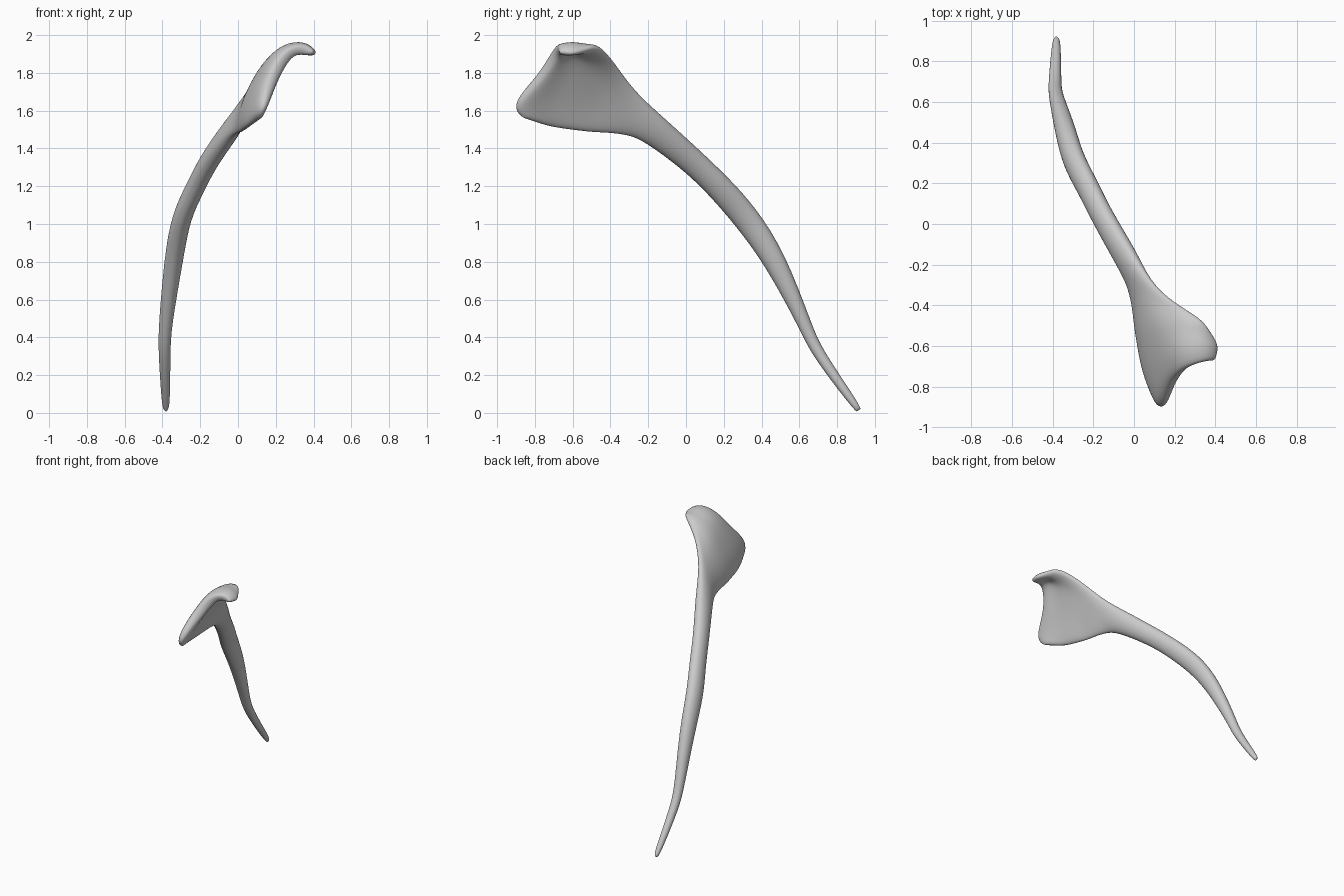
import bpy, bmesh, math
from mathutils import Vector as V

if "Cube" in bpy.data.objects:
    bpy.data.objects.remove(bpy.data.objects["Cube"])

N = 16  # points per cross-section ring

# Flared blade: spines from lower edge to upper edge, front rim first; the first three curl into the lip
BLADE = [
    [(.125, -.86, 1.56), (.145, -.915, 1.64), (.19, -.78, 1.78), (.28, -.69, 1.92), (.405, -.67, 1.91)],
    [(.05, -.72, 1.51), (.085, -.73, 1.62), (.14, -.67, 1.76), (.265, -.60, 1.955), (.425, -.595, 1.895)],
    [(.01, -.50, 1.48), (.045, -.50, 1.61), (.10, -.49, 1.73), (.19, -.47, 1.87), (.34, -.465, 1.955)],
    [(0, -.41, 1.48), (.07, -.40, 1.68), (.185, -.385, 1.87)],
    [(-.02, -.31, 1.47), (.07, -.28, 1.71)],
]
# Stem: centre x, y, z and width, from neck to tip
STEM = [(-.03, -.18, 1.51, .165), (-.16, .04, 1.33, .135), (-.228, .185, 1.187, .14),
        (-.302, .315, 1.04, .145), (-.34, .47, .82, .125), (-.387, .635, .455, .07),
        (-.39, .688, .328, .065), (-.382, .888, .052, .046), (-.382, .915, .012, .025)]


def spine_at(pts, u):
    """Smooth curve through the points, u in 0..1."""
    p = [V(q) for q in pts]
    p = [2 * p[0] - p[1]] + p + [2 * p[-1] - p[-2]]
    s = u * (len(p) - 3)
    i = min(int(s), len(p) - 4)
    t = s - i
    a, b, c, d = p[i:i + 4]
    return .5 * (2 * b + (c - a) * t + (2 * a - 5 * b + 4 * c - d) * t * t
                 + (3 * b - a - 3 * c + d) * t ** 3)


# Sections: spine function, thickness, extra thickness at the lip, corner roundness
sections = []
for k, pts in enumerate(BLADE):
    lip = .02 if k < 3 else -.01
    sections.append((lambda u, p=pts: spine_at(p, u), .05 if k == 0 else .072, lip, .65 + .04 * k))
    if k < 2:  # in-between sections keep the blade full behind its rim
        w = .35 if k == 0 else .5
        sections.append((lambda u, p=pts, q=BLADE[k + 1], w=w: spine_at(p, u).lerp(spine_at(q, u), w),
                         .075, lip, .65))
for k, (x, y, z, w) in enumerate(STEM):
    a, b = STEM[max(k - 1, 0)], STEM[min(k + 1, len(STEM) - 1)]
    side = V((0, a[2] - b[2], b[1] - a[1])).normalized() * w
    side.x = max(0, w - .07) * .4
    c = V((x, y, z))
    sections.append((lambda u, c=c, s=side: c + s * (u - .5), min(w, .103), 0, .95))


def ring(k):
    """Closed flat-oval ring around the spine of section k."""
    f, thick, extra, power = sections[k]
    before, after = sections[max(k - 1, 0)][0], sections[min(k + 1, len(sections) - 1)][0]
    out = []
    for j in range(N):
        a = 2 * math.pi * j / N
        u, s = (1 - math.cos(a)) / 2, math.sin(a)
        across = f(min(u + .03, 1)) - f(max(u - .03, 0))
        normal = across.cross(after(u) - before(u)).normalized()
        off = math.copysign(abs(s) ** power, s) if j % (N // 2) else 0
        out.append(f(u) + normal * off * (thick + extra * u) / 2)
    return out


# Loft the sections into one continuous body
bm = bmesh.new()
rings = [[bm.verts.new(p) for p in ring(k)] for k in range(len(sections))]
for r, q in zip(rings, rings[1:]):
    for j in range(N):
        m = (j + 1) % N
        bm.faces.new((r[j], r[m], q[m], q[j]))

# Close both ends with strips across the ring
for r in (rings[0], rings[-1]):
    for j in range(N // 2):
        quad = [r[j], r[j + 1], r[(N - j - 1) % N], r[(N - j) % N]]
        bm.faces.new(list(dict.fromkeys(quad)))
bmesh.ops.recalc_face_normals(bm, faces=bm.faces)

mesh = bpy.data.meshes.new("flared_curved_handle")
bm.to_mesh(mesh)
bm.free()
mesh.polygons.foreach_set("use_smooth", [True] * len(mesh.polygons))
body = bpy.data.objects.new("flared_curved_handle", mesh)
bpy.context.collection.objects.link(body)
sub = body.modifiers.new("smooth", 'SUBSURF')
sub.levels = sub.render_levels = 2
